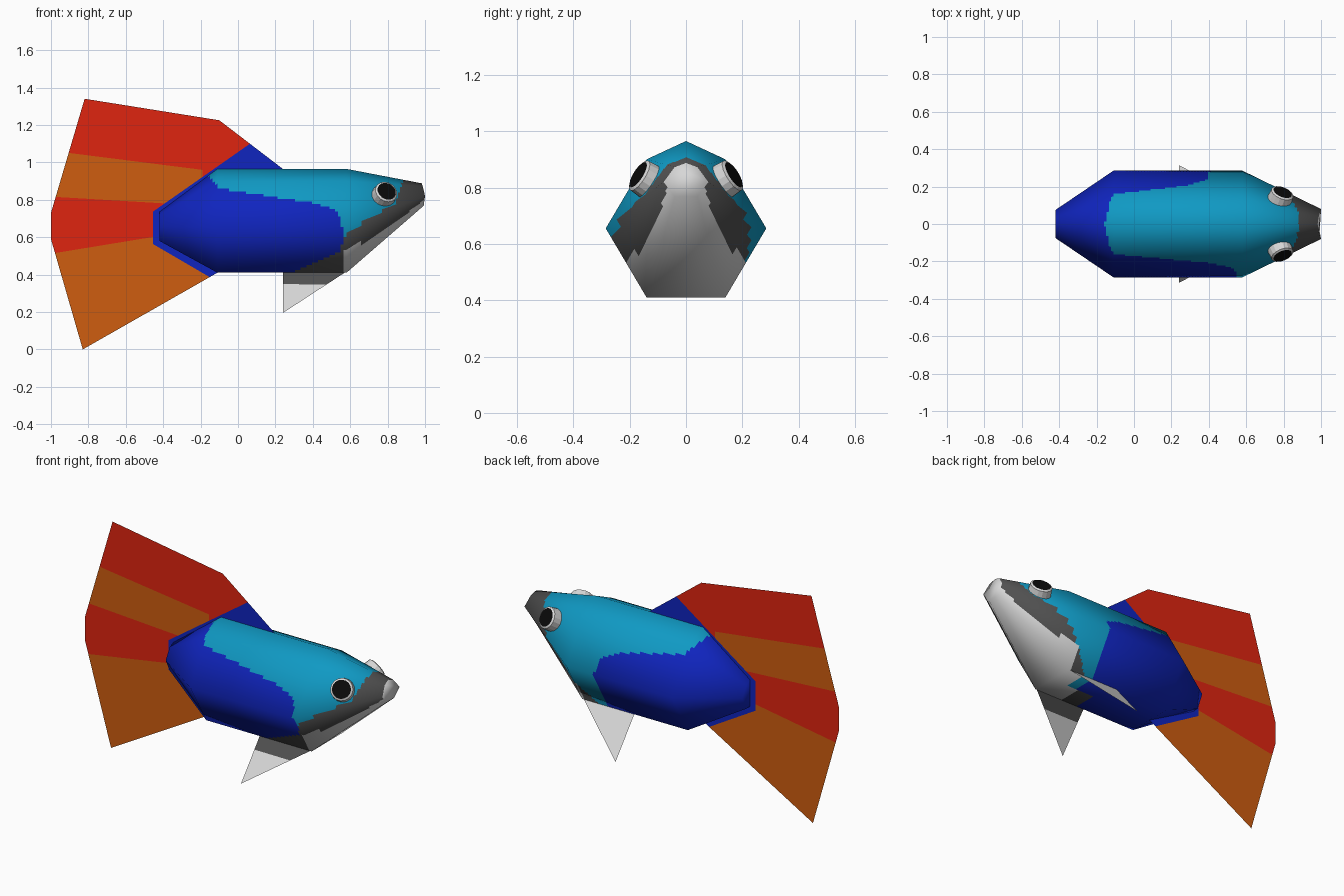
import bpy, bmesh, math
from mathutils import Vector

if "Cube" in bpy.data.objects:
    bpy.data.objects.remove(bpy.data.objects["Cube"])

COLOURS = {
    "red": (0.74, 0.018, 0.005), "orange": (0.62, 0.11, 0.005),
    "blue": (0.005, 0.018, 0.52), "teal": (0.005, 0.32, 0.55),
    "light_grey": (0.68, 0.68, 0.68), "dark_grey": (0.08, 0.08, 0.08),
    "black": (0.003, 0.003, 0.003),
}
NAMES = list(COLOURS)
MATS = []
for name, c in COLOURS.items():
    m = bpy.data.materials.new(name)
    m.diffuse_color = (*c, 1)
    m.use_nodes = True
    m.node_tree.nodes["Principled BSDF"].inputs["Base Color"].default_value = m.diffuse_color
    MATS.append(m)
RED, ORANGE, BLUE, TEAL, LIGHT, DARK, BLACK = range(7)


def add_object(name, mesh):
    for m in MATS:
        mesh.materials.append(m)
    ob = bpy.data.objects.new(name, mesh)
    bpy.context.collection.objects.link(ob)
    return ob


def interp(pts, t):
    """Piecewise linear value at t."""
    if t <= pts[0][0]:
        return pts[0][1]
    for (a, va), (b, vb) in zip(pts, pts[1:]):
        if t <= b:
            return va + (vb - va) * (t - a) / (b - a)
    return pts[-1][1]


# Body colour pattern: blue flanks, teal back, grey snout and pale throat
BLUE_TOP = [(-0.2, 1.0), (-0.15, 0.92), (-0.1, 0.86), (0.1, 0.83), (0.42, 0.78),
            (0.53, 0.74), (0.56, 0.65), (0.57, 0.45), (0.58, 0.3)]
GREY_TOP = {-1: [(0.26, 0.4), (0.54, 0.52), (0.58, 0.62), (0.7, 0.7), (0.84, 0.78), (0.88, 0.9), (0.9, 1)],
            1: [(0.46, 0.4), (0.58, 0.54), (0.65, 0.64), (0.72, 0.7), (0.84, 0.78), (0.88, 0.9), (0.9, 1)]}
THROAT = [(0.41, 0.3), (0.53, 0.21), (0.6, 0.15), (0.67, 0.115), (0.75, 0.08), (0.85, 0.055), (0.87, 0.0)]


def body_colour(p):
    side = 1 if p.y > 0 else -1
    if p.x > 0.25 and p.z < interp(GREY_TOP[side], p.x):
        pale = abs(p.y) < interp(THROAT, p.z) and (p.x > 0.56 or (p.z < 0.415 and p.x > 0.4))
        return LIGHT if pale else DARK
    x = p.x * 1.37 if side > 0 and p.x > 0 else p.x
    return BLUE if p.z < interp(BLUE_TOP, x) else TEAL


# Body: seven-sided loft, each panel split finely for the colour pattern
def ring(x, side, mid, low, zs, lean=0):
    top, up, wide, bot = zs
    return [Vector(v) for v in ((x - lean, 0, top), (x - lean * 0.7, mid, up), (x, side, wide), (x - lean * 0.4, low, bot),
                                (x - lean * 0.4, -low, bot), (x, -side, wide), (x - lean * 0.7, -mid, up))]


rings = [ring(-0.42, 0.075, 0.037, 0.037, (0.735, 0.72, 0.655, 0.58)),
         ring(-0.11, 0.285, 0.14, 0.14, (0.965, 0.9, 0.655, 0.41)),
         ring(0.58, 0.285, 0.14, 0.14, (0.965, 0.9, 0.655, 0.41)),
         ring(1.0, 0.08, 0.04, 0.04, (0.888, 0.873, 0.82, 0.768), 0.018)]
coarse = bmesh.new()
rv = [[coarse.verts.new(p) for p in r] for r in rings]
coarse.faces.new(rv[0])
coarse.faces.new(rv[-1])
for a, b in zip(rv, rv[1:]):
    for i in range(7):
        j = (i + 1) % 7
        coarse.faces.new((a[i], a[j], b[j], b[i]))
bmesh.ops.recalc_face_normals(coarse, faces=coarse.faces)
coarse.normal_update()

verts, faces, mats, normals = [], [], [], []
for f in coarse.faces:
    base = len(verts)
    if len(f.verts) != 4:
        verts += [v.co.copy() for v in f.verts]
        normals += [v.normal.copy() for v in f.verts]
        faces.append(list(range(base, len(verts))))
        mats.append(LIGHT if f.normal.x > 0 else BLUE)
        continue
    q = list(f.verts)
    nu = max(8, int((q[1].co - q[0].co).length / 0.015))
    nv = max(8, int((q[2].co - q[1].co).length / 0.015))
    for i in range(nu + 1):
        for j in range(nv + 1):
            u, v = i / nu, j / nv
            w = ((1 - u) * (1 - v), u * (1 - v), u * v, (1 - u) * v)
            verts.append(sum((k.co * s for k, s in zip(q, w)), Vector()))
            normals.append(sum((k.normal * s for k, s in zip(q, w)), Vector()).normalized())
    for i in range(nu):
        for j in range(nv):
            a = base + i * (nv + 1) + j
            quad = [a, a + nv + 1, a + nv + 2, a + 1]
            faces.append(quad)
            mats.append(body_colour(sum((verts[k] for k in quad), Vector()) / 4))
coarse.free()
me = bpy.data.meshes.new("body")
me.from_pydata(verts, [], faces)
add_object("body", me)
for p, m in zip(me.polygons, mats):
    p.material_index = m
    p.use_smooth = True
me.normals_split_custom_set_from_vertices(normals)


# Flat sheets, cut along lines and coloured by a rule
def sheet(name, outline, cuts, colour):
    bm = bmesh.new()
    bm.faces.new([bm.verts.new(p) for p in outline])
    for (x1, z1), (x2, z2) in cuts:
        bmesh.ops.bisect_plane(bm, geom=bm.verts[:] + bm.edges[:] + bm.faces[:], dist=1e-5,
                               plane_co=(x1, 0, z1), plane_no=(z1 - z2, 0, x2 - x1))
    for f in bm.faces:
        f.material_index = colour(f.calc_center_median())
    mesh = bpy.data.meshes.new(name)
    bm.to_mesh(mesh)
    bm.free()
    return add_object(name, mesh)


def above(line, p):
    (x1, z1), (x2, z2) = line
    return p.z > z1 + (z2 - z1) * (p.x - x1) / (x2 - x1)


# Tail and back fin in one sheet: striped, blue at its root
BANDS = [((-0.9, 1.05), (-0.19, 0.96)), ((-0.97, 0.815), (-0.3, 0.775)), ((-0.98, 0.515), (-0.4, 0.61))]
ROOT = [((-0.45, 0.74), (-0.2, 0.915)), ((-0.44, 0.555), (-0.2, 0.415))]
FRONT = ((-0.19, 0), (-0.19, 1))
BACK = ((-0.455, 0), (-0.455, 1))


def fin_colour(p):
    if p.x > -0.455 and above(ROOT[1], p) and not above(ROOT[0], p):
        return BLUE
    n = sum(above(b, p) for b in BANDS)
    if n == 2 and p.x > -0.19:
        return RED
    return (ORANGE, RED, ORANGE, RED)[n]


fin = [(0.24, 0.965), (-0.1, 1.225), (-0.82, 1.34), (-1, 0.73), (-1, 0.59), (-0.83, 0), (-0.11, 0.41)]
sheet("tail_fin", [(x, 0, z) for x, z in fin], BANDS + ROOT + [FRONT, BACK], fin_colour)

# Belly fins, splayed outward
for s, label in ((-1, "right"), (1, "left")):
    sheet(label + "_belly_fin", [(0.24, s * 0.315, 0.195), (0.57, s * 0.14, 0.41), (0.24, s * 0.14, 0.41)],
          [((0, 0.35), (1, 0.345))], lambda p, s=s: DARK if s < 0 and p.z > 0.347 else LIGHT)

# Eyes: shallow discs with a black pupil inset in the outer cap
for s, label in ((-1, "right"), (1, "left")):
    bm = bmesh.new()
    bmesh.ops.create_cone(bm, cap_ends=True, segments=16, radius1=0.066, radius2=0.062, depth=0.05)
    cap = max(bm.faces, key=lambda f: f.calc_center_median().z)
    bmesh.ops.inset_individual(bm, faces=[cap], thickness=0.01, depth=0.006)
    for f in bm.faces:
        f.material_index = LIGHT
    cap.material_index = BLACK
    mesh = bpy.data.meshes.new(label + "_eye")
    bm.to_mesh(mesh)
    bm.free()
    eye = add_object(label + "_eye", mesh)
    eye.location = (0.785, s * 0.145, 0.83)
    eye.rotation_mode = 'QUATERNION'
    eye.rotation_quaternion = Vector((0.33, s * 0.8, 0.5)).to_track_quat('Z', 'Y')
